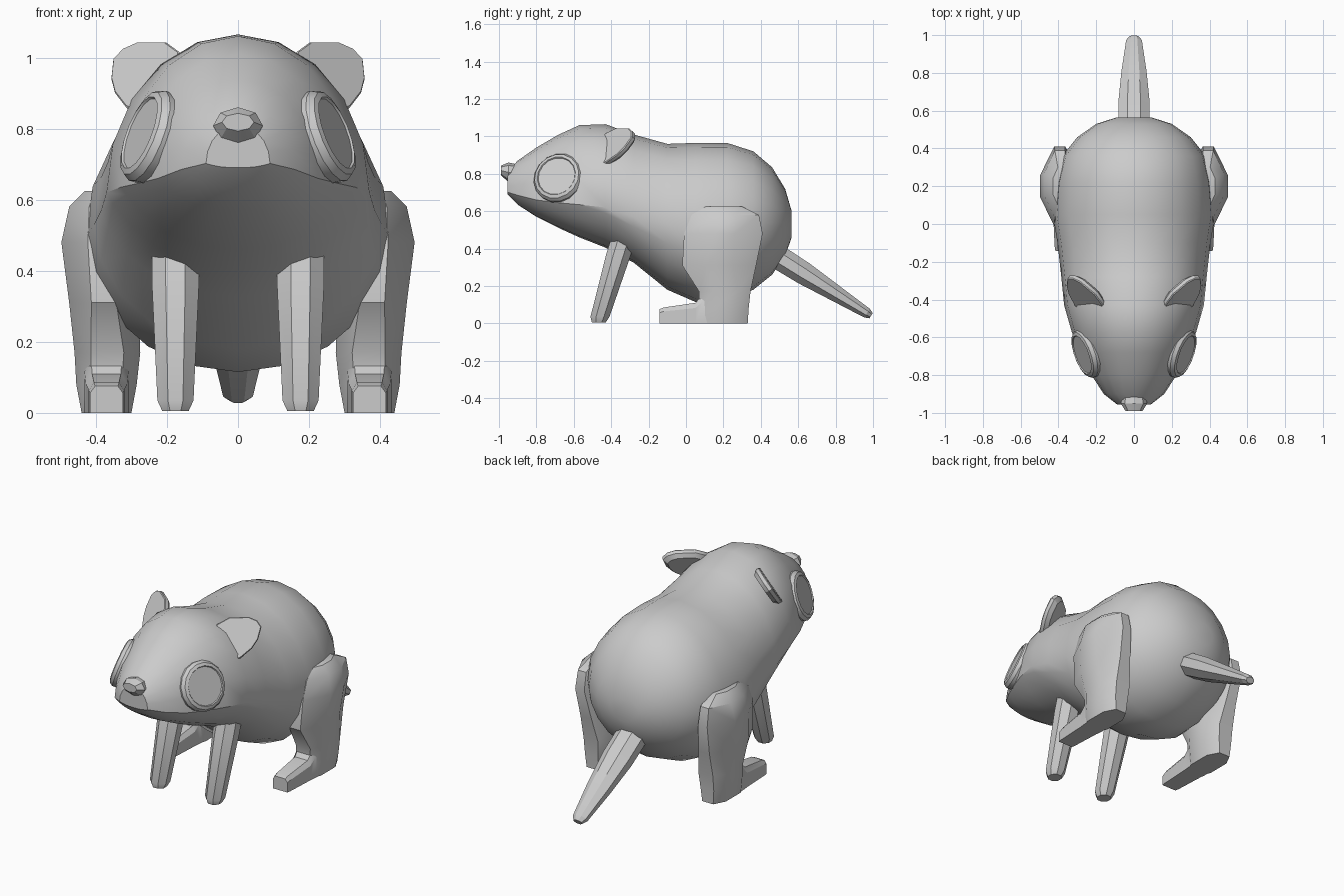
import bpy, bmesh, math
from mathutils import Vector

cube = bpy.data.objects.get("Cube")
if cube:
    bpy.data.objects.remove(cube)

grey = bpy.data.materials.new("plain grey")
grey.use_nodes = True
colour = (0.6, 0.6, 0.6, 1)
grey.diffuse_color = colour
grey.node_tree.nodes["Principled BSDF"].inputs["Base Color"].default_value = colour


def loft(name, rings, angle=30):
    """Skin a list of equal-length point rings and cap both ends."""
    bm = bmesh.new()
    rows = [[bm.verts.new(p) for p in ring] for ring in rings]
    n = len(rows[0])
    for a, b in zip(rows, rows[1:]):
        for i in range(n):
            j = (i + 1) % n
            bm.faces.new((a[i], a[j], b[j], b[i]))
    bm.faces.new(rows[0])
    bm.faces.new(rows[-1])
    bmesh.ops.recalc_face_normals(bm, faces=bm.faces)
    mesh = bpy.data.meshes.new(name)
    bm.to_mesh(mesh)
    bm.free()
    mesh.materials.append(grey)
    ob = bpy.data.objects.new(name, mesh)
    bpy.context.collection.objects.link(ob)
    bpy.ops.object.select_all(action='DESELECT')
    ob.select_set(True)
    bpy.context.view_layer.objects.active = ob
    bpy.ops.object.shade_smooth_by_angle(angle=math.radians(angle))


def pair(name, rings, angle=30):
    """Build a part on the left and its mirror image on the right."""
    loft("left_" + name, rings, angle)
    loft("right_" + name, [[(-p[0], p[1], p[2]) for p in r] for r in rings], angle)


def ellipse(centre, u, v, count=8, phase=0.5):
    c, u, v = Vector(centre), Vector(u), Vector(v)
    turns = [2 * math.pi * (i + phase) / count for i in range(count)]
    return [c + u * math.cos(t) + v * math.sin(t) for t in turns]


# Body and head: domed above the widest line; below it a creased jaw blends to a round belly
def body_ring(y, w, top, mid, low, jaw):
    half, steps = [], 5
    for i in range(2 * steps + 1):
        t = math.pi / 2 * (i / steps - 1)
        c, s = max(0, math.cos(t)), abs(math.sin(t))
        if i <= steps:
            z = mid + (top - mid) * s
        else:
            z = mid - (mid - low) * ((1 - jaw) * s + jaw * (1 - c ** 2.6))
        half.append((w * c, y, z))
    return half + [(-x, y, z) for x, y, z in half[-2:0:-1]]


body = [  # y, half width, top, widest height, bottom, jaw blend
    (-0.955, 0.09, 0.81, 0.702, 0.69, 1),
    (-0.90, 0.16, 0.87, 0.685, 0.635, 1),
    (-0.80, 0.225, 0.94, 0.66, 0.57, 1),
    (-0.68, 0.285, 1.01, 0.645, 0.51, 1),
    (-0.57, 0.33, 1.06, 0.635, 0.46, 1),
    (-0.43, 0.37, 1.065, 0.62, 0.405, 0.9),
    (-0.28, 0.385, 1.01, 0.57, 0.325, 0.5),
    (-0.10, 0.405, 0.96, 0.53, 0.18, 0.1),
    (0.05, 0.43, 0.965, 0.49, 0.115, 0),
    (0.22, 0.415, 0.965, 0.50, 0.115, 0),
    (0.36, 0.38, 0.92, 0.53, 0.18, 0),
    (0.46, 0.30, 0.835, 0.54, 0.26, 0),
    (0.53, 0.20, 0.72, 0.54, 0.36, 0),
    (0.565, 0.09, 0.60, 0.53, 0.46, 0)]
loft("body", [body_ring(*r) for r in body], 38)

# Nose
loft("nose", [ellipse((0, y, z), (w, 0, 0), (0, 0, h), 8, 0) for y, z, w, h in
              [(-0.89, 0.808, 0.055, 0.04), (-0.95, 0.808, 0.07, 0.052),
               (-0.99, 0.818, 0.045, 0.025)]])

# Tail
along = Vector((0, 0.5, -0.315)).normalized()
across = along.cross(Vector((1, 0, 0)))
start = Vector((0, 0.46, 0.375))
loft("tail", [ellipse(start + along * d, (w, 0, 0), across * h) for d, w, h in
              [(0, 0.09, 0.07), (0.2, 0.09, 0.066), (0.4, 0.072, 0.048),
               (0.6, 0.045, 0.03), (0.626, 0.028, 0.018)]], 20)

# Front legs
pair("front_leg", [ellipse((0.176, y, z), (r, 0, 0), (0, r, 0)) for y, z, r in
                   [(-0.32, 0.50, 0.072), (-0.36, 0.37, 0.072), (-0.46, 0.035, 0.055),
                    (-0.466, 0.005, 0.04)]])


# Hind legs: chamfered box sections rising from the ground to the thigh
def box_ring(z, y0, y1, x0, x1, cut):
    cy, cx = (y1 - y0) * cut, (x1 - x0) * cut
    return [(x0 + cx, y0, z), (x1 - cx, y0, z), (x1, y0 + cy, z), (x1, y1 - cy, z),
            (x1 - cx, y1, z), (x0 + cx, y1, z), (x0, y1 - cy, z), (x0, y0 + cy, z)]


pair("hind_leg", [box_ring(*r) for r in [
    (0.0, 0.06, 0.33, 0.30, 0.44, 0.25), (0.08, 0.07, 0.335, 0.285, 0.455, 0.25),
    (0.17, 0.07, 0.345, 0.275, 0.46, 0.25), (0.31, -0.02, 0.375, 0.28, 0.475, 0.32),
    (0.48, -0.01, 0.41, 0.29, 0.497, 0.36), (0.58, 0.03, 0.39, 0.31, 0.475, 0.34),
    (0.625, 0.10, 0.30, 0.34, 0.43, 0.3)]], 35)

# Hind feet
pair("hind_foot", [[(0.37 - w, y, 0), (0.37 + w, y, 0), (0.37 + w, y, h * 0.75),
                    (0.37 + w * 0.7, y, h), (0.37 - w * 0.7, y, h), (0.37 - w, y, h * 0.75)]
                   for y, w, h in [(-0.143, 0.046, 0.075), (-0.12, 0.05, 0.085),
                                   (0.05, 0.058, 0.11), (0.09, 0.062, 0.155),
                                   (0.16, 0.065, 0.165)]])

# Ears: thick bevelled plates
u = Vector((0.69, 0, -0.72))
v = Vector((0.44, 0.82, 0.55))
n = u.cross(v).normalized()
base = Vector((0.24, -0.425, 0.93))
outline = [(-0.09, -0.06), (-0.114, 0), (-0.101, 0.068), (-0.038, 0.15), (0.005, 0.174),
           (0.045, 0.174), (0.085, 0.125), (0.102, 0.075), (0.103, 0), (0.08, -0.06)]


def ear_ring(scale, depth):
    return [base + u * a * scale + v * (0.05 + (b - 0.05) * scale) + n * depth
            for a, b in outline]


pair("ear", [ear_ring(0.82, -0.034), ear_ring(1, -0.014), ear_ring(1, 0.005),
             ear_ring(0.96, 0.01)])

# Eyes: bevelled round rims holding a flat disc
facing = Vector((0.885, -0.32, 0.345)).normalized()
side = facing.cross(Vector((0, 0, 1))).normalized()
up = side.cross(facing)
socket = Vector((0.255, -0.685, 0.78))
pair("eye", [ellipse(socket + facing * d, side * r, up * r, 16) for r, d in
             [(0.132, -0.05), (0.137, 0), (0.125, 0.02), (0.108, 0.026), (0.104, 0.02)]])
